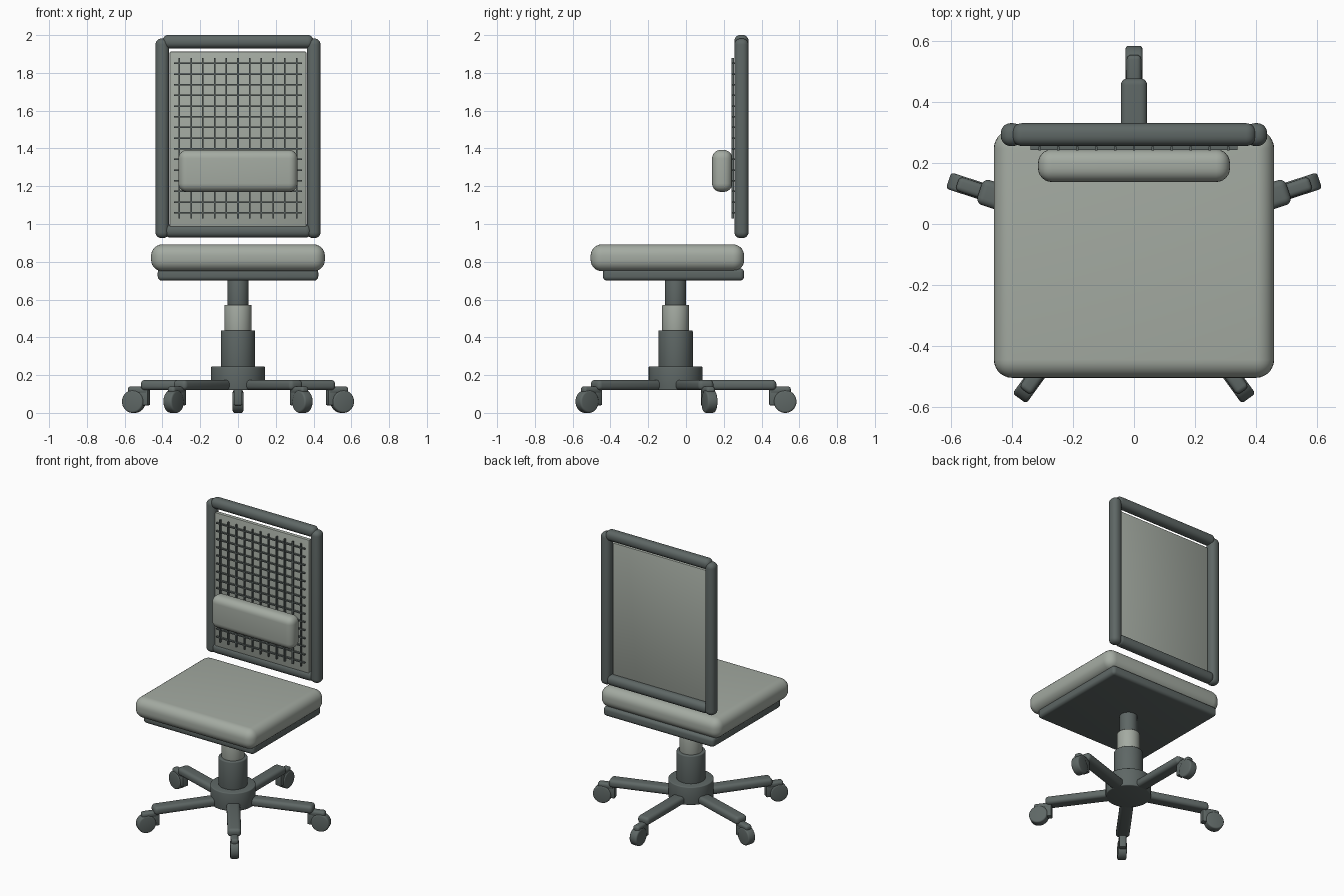
import bpy, bmesh, math
from mathutils import Matrix, Vector

if "Cube" in bpy.data.objects:
    bpy.data.objects.remove(bpy.data.objects["Cube"])


def material(name, rgb):
    m = bpy.data.materials.new(name)
    m.diffuse_color = (*rgb, 1.0)
    m.use_nodes = True
    m.node_tree.nodes["Principled BSDF"].inputs["Base Color"].default_value = m.diffuse_color
    return m


LIGHT = material("sage grey", (0.37, 0.405, 0.36))
DARK = material("charcoal grey", (0.112, 0.135, 0.13))


def finish(name, bm, mat, bevel=0.0, segments=5, matrix=None):
    """Turn a bmesh into a bevelled, smooth shaded object."""
    if bevel:
        edges = [e for e in bm.edges if e.calc_face_angle(0) > math.radians(40)]
        bmesh.ops.bevel(bm, geom=edges, offset=bevel, segments=segments,
                        profile=0.5, affect='EDGES', clamp_overlap=True)
    if matrix:
        bm.transform(matrix)
    me = bpy.data.meshes.new(name)
    bm.to_mesh(me)
    bm.free()
    ob = bpy.data.objects.new(name, me)
    bpy.context.collection.objects.link(ob)
    me.materials.append(mat)
    bpy.ops.object.select_all(action='DESELECT')
    ob.select_set(True)
    bpy.context.view_layer.objects.active = ob
    bpy.ops.object.shade_smooth_by_angle(angle=math.radians(35))
    return ob


def add_box(bm, lo, hi):
    lo, hi = Vector(lo), Vector(hi)
    m = Matrix.Translation((lo + hi) / 2) @ Matrix.Diagonal((*(hi - lo), 1))
    bmesh.ops.create_cube(bm, size=1, matrix=m)


def box(name, lo, hi, mat, bevel=0.0, segments=5, matrix=None):
    bm = bmesh.new()
    add_box(bm, lo, hi)
    return finish(name, bm, mat, bevel, segments, matrix)


def cylinder(name, r, depth, place, mat, bevel=0.006, matrix=None):
    bm = bmesh.new()
    bmesh.ops.create_cone(bm, cap_ends=True, segments=40, radius1=r, radius2=r,
                          depth=depth, matrix=place)
    return finish(name, bm, mat, bevel, 3, matrix)


# Seat cushion and its shell
box("seat_cushion", (-0.46, -0.505, 0.75), (0.46, 0.308, 0.892), LIGHT, 0.06, 7)
box("seat_shell", (-0.425, -0.44, 0.70), (0.425, 0.308, 0.765), DARK, 0.022)

# Backrest frame: two posts, two rails
for side, s in (("left", -1), ("right", 1)):
    x = sorted((s * 0.365, s * 0.437))
    box("back_post_" + side, (x[0], 0.256, 0.925), (x[1], 0.331, 1.982), DARK, 0.032, 6)
for label, z, w in (("top", 1.93, 0.40), ("bottom", 0.928, 0.39)):
    box("back_rail_" + label, (-w, 0.256, z), (w, 0.331, z + 0.071), DARK, 0.032, 6)

# Back panel with a raised mesh grid
box("back_panel", (-0.362, 0.262, 0.985), (0.362, 0.29, 1.912), LIGHT, 0.006, 2)
grid = bmesh.new()
for i in range(11):
    x = (i - 5) * 0.062
    add_box(grid, (x - 0.004, 0.241, 1.03), (x + 0.004, 0.254, 1.88))
for i in range(15):
    z = 1.455 + (i - 7) * 0.0565
    add_box(grid, (-0.34, 0.243, z - 0.004), (0.34, 0.256, z + 0.004))
finish("back_grid", grid, DARK)

# Lumbar pad
box("lumbar_pad", (-0.315, 0.138, 1.17), (0.315, 0.245, 1.392), LIGHT, 0.045, 6)

# Gas column and hub
CY = -0.055
for name, r, z0, z1, mat in (("base_hub", 0.143, 0.12, 0.245, DARK),
                             ("column_lower", 0.091, 0.23, 0.437, DARK),
                             ("column_collar", 0.072, 0.42, 0.572, LIGHT),
                             ("column_upper", 0.056, 0.55, 0.71, DARK)):
    cylinder(name, r, z1 - z0, Matrix.Translation((0, CY, (z0 + z1) / 2)), mat)

# Five star legs, each with a caster; built along +x then turned
for i in range(5):
    turn = Matrix.Translation((0, CY, 0)) @ Matrix.Rotation(math.radians(90 + 72 * i), 4, 'Z')
    n = str(i + 1)
    box("leg_" + n, (0.115, -0.043, 0.12), (0.533, 0.043, 0.175), DARK, 0.022, 5, turn)
    box("caster_stem_" + n, (0.495, -0.022, 0.04), (0.545, 0.022, 0.135), DARK, 0.006, 2, turn)
    box("caster_arm_" + n, (0.495, -0.024, 0.10), (0.61, 0.024, 0.14), DARK, 0.015, 4, turn)
    cylinder("caster_wheel_" + n, 0.06, 0.056,
             Matrix.Translation((0.58, 0, 0.06)) @ Matrix.Rotation(math.pi / 2, 4, 'X'),
             DARK, 0.01, turn)
